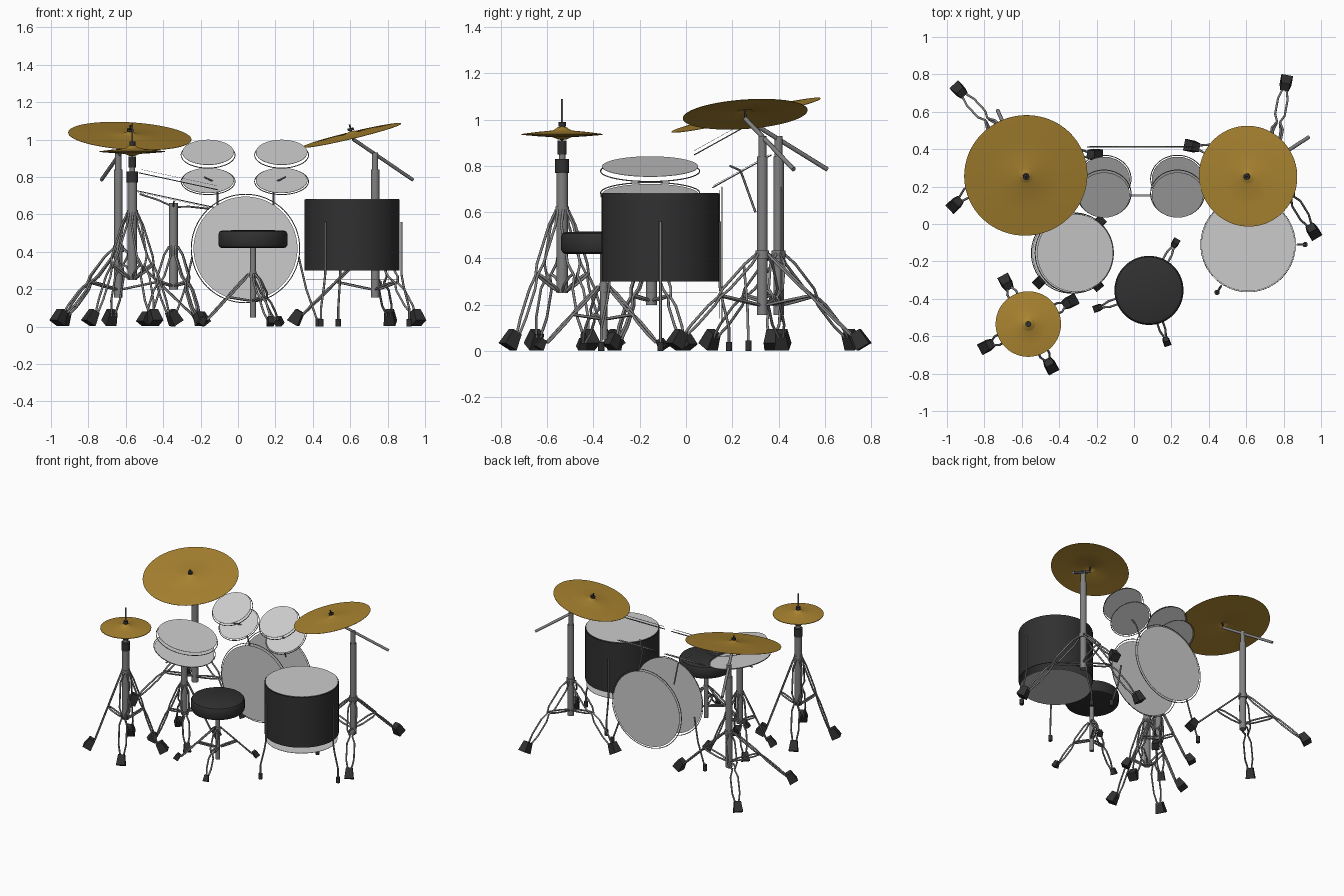
import bpy, bmesh
from math import sin, cos, pi, radians
from mathutils import Vector as V

if "Cube" in bpy.data.objects:
    bpy.data.objects.remove(bpy.data.objects["Cube"])


def material(name, r, g, b):
    m = bpy.data.materials.new(name)
    m.diffuse_color = (r, g, b, 1)
    m.use_nodes = True
    m.node_tree.nodes["Principled BSDF"].inputs["Base Color"].default_value = m.diffuse_color
    return m


GOLD = material("bronze", .40, .23, .03)
DARK = material("black", .03, .03, .03)
METAL = material("steel", .22, .22, .22)


def link(name, data, mat):
    ob = bpy.data.objects.new(name, data)
    bpy.context.collection.objects.link(ob)
    if mat:
        data.materials.append(mat)
    bpy.ops.object.select_all(action='DESELECT')
    ob.select_set(True)
    bpy.context.view_layer.objects.active = ob
    return ob


def lathe(name, profile, center, axis=(0, 0, 1), mat=None, segs=48):
    """Revolve (radius, height) points around an axis; radius 0 closes to a pole."""
    q, c = V(axis).to_track_quat('Z', 'Y'), V(center)
    bm = bmesh.new()
    rings = []
    for r, h in profile:
        n = 1 if r == 0 else segs
        angs = [2 * pi * (i + .5) / segs for i in range(n)]
        rings.append([bm.verts.new(c + q @ V((r * cos(a), r * sin(a), h))) for a in angs])
    for a, b in zip(rings, rings[1:]):
        for i in range(segs):
            j = (i + 1) % segs
            f = [a[i % len(a)], a[j % len(a)], b[j % len(b)], b[i % len(b)]]
            bm.faces.new(list(dict.fromkeys(f)))
    bmesh.ops.recalc_face_normals(bm, faces=bm.faces)
    me = bpy.data.meshes.new(name)
    bm.to_mesh(me)
    bm.free()
    ob = link(name, me, mat)
    if segs > 4:
        bpy.ops.object.shade_smooth_by_angle(angle=radians(35))
    return ob


def rods(name, paths, r, mat=METAL, closed=False):
    """One mesh of round rods along the given paths."""
    cu = bpy.data.curves.new(name, 'CURVE')
    cu.dimensions, cu.bevel_depth, cu.bevel_resolution, cu.use_fill_caps = '3D', r, 2, True
    for pts in paths:
        sp = cu.splines.new('POLY')
        sp.points.add(len(pts) - 1)
        sp.use_cyclic_u = closed
        for p, co in zip(sp.points, pts):
            p.co = (*co, 1)
    link(name, cu, mat)
    bpy.ops.object.convert(target='MESH')
    bpy.ops.object.shade_smooth_by_angle(angle=radians(50))


def tube(name, c, r, z0, z1, mat=METAL):
    lathe(name, [(0, z0), (r, z0), (r, z1), (0, z1)], (c[0], c[1], 0), mat=mat, segs=20)


def head(name, center, axis, r, ring=-.022, gap=.006):
    """Thin drum skin with its wire hoop offset along the axis."""
    lathe(name, [(0, -.0008), (r, -.0008), (r, .0008), (0, .0008)], center, axis)
    q, c = V(axis).to_track_quat('Z', 'Y'), V(center)
    R = r + gap
    pts = [c + q @ V((R * cos(k * pi / 32), R * sin(k * pi / 32), ring)) for k in range(64)]
    rods(name + "_hoop", [pts], .0025, closed=True)


def legs(name, c, hub_z, low_z, R, angles, r=.006, fs=1.0):
    """Double-strut folding legs with braces and rubber feet."""
    paths = []
    for k, deg in enumerate(angles):
        a = radians(deg)
        d, s, o = V((cos(a), sin(a), 0)), V((-sin(a), cos(a), 0)), V((c[0], c[1], 0))
        top = o + d * .025 + V((0, 0, hub_z))
        end = o + d * (R - .025) + V((0, 0, .06 * fs))
        for m in (-1, 1):
            spread = [(0, .008), (.12, .03), (.42, .03), (.52, .008),
                      (.62, .026), (.85, .026), (1, .01)]
            paths.append([top.lerp(end, t) + s * (w * m * fs) for t, w in spread])
            low = o + d * .02 + V((0, 0, low_z))
            mid = top.lerp(end, .5)
            paths.append([low + s * .008 * m, low.lerp(mid, .3) + s * .02 * m * fs,
                          low.lerp(mid, .8) + s * .02 * m * fs, mid + s * .008 * m])
        f = o + d * (R + .022 * fs) + V((0, 0, .019 * fs))
        lathe(f"{name}_foot_{k+1}", [(0, 0), (.045 * fs, 0), (.032 * fs, .075 * fs), (0, .075 * fs)],
              f, -d * .5 + V((0, 0, .86)), DARK, 4)
    rods(name + "_legs", paths, r)
    tube(name + "_leg_collar", c, .03 * fs, hub_z - .02, hub_z + .015)


def cymbal(name, center, axis, r, k=1.0):
    """Shallow dished plate with a small bell; k scales the height."""
    prof = [(0, .014), (.018, .012), (.03, .006), (.042, .002), (r * .6, -.002), (r, -.008),
            (r, -.010), (r * .6, -.004), (.042, 0), (.03, .004), (.018, .010), (0, .012)]
    lathe(name, [(a, b * k) for a, b in prof], center, axis, GOLD, 64)


def boom_stand(name, pole, cym, axis, r, tail, angles):
    """Cymbal on a boom stand."""
    cymbal(name + "_cymbal", cym, axis, r)
    n = V(axis).normalized()
    c = V(cym)
    rods(name + "_cymbal_post", [[c - n * .035, c + n * .05]], .005, DARK)
    lathe(name + "_wing_nut", [(0, .018), (.017, .018), (.017, .03), (0, .03)], c, n, DARK, 16)
    rods(name + "_boom", [[c - n * .03, V(tail)]], .01)
    tube(name + "_lower_pole", pole, .023, .155, .84)
    tube(name + "_upper_pole", pole, .017, .84, .93)
    legs(name, pole, .42, .2, .425, angles)


boom_stand("left_crash", (-.64, .40), (-.578, .258, 1.028), (.06, -.226, 1), .33,
           (-.73, .61, .785), (133, 223, -4))
boom_stand("right_ride", (.733, .33), (.608, .255, 1.032), (-.24, -.07, 1), .27,
           (.935, .465, .785), (79.5, 301.4, 168.5))

# hi-hat
HH = (-.565, -.535)
cymbal("hihat_top_cymbal", (*HH, .95), (0, 0, 1), .175, 1.5)
cymbal("hihat_bottom_cymbal", (*HH, .926), (0, 0, 1), .175, -1)
tube("hihat_pole", HH, .025, .25, .79)
tube("hihat_sleeve", HH, .031, .77, .83, DARK)
tube("hihat_neck", HH, .014, .83, .9)
tube("hihat_seat_cup", HH, .02, .85, .91, DARK)
tube("hihat_clutch", HH, .016, .97, .99, DARK)
tube("hihat_rod", HH, .004, .9, 1.09)
legs("hihat", HH, .61, .26, .245, (28, 118, 208, 298))

# bass drum: two skins facing front and back, with wire hoops and spurs
BX, BZ = .04, .418
head("bass_front_head", (BX, .145, BZ), (0, -1, 0), .278, -.01, .012)
head("bass_back_head", (BX, .415, BZ), (0, 1, 0), .278, -.004, .012)
rods("bass_spurs", [[(BX + m * .285, .25, .37), (BX + m * .325, .265, .2), (BX + m * .385, .27, .03)]
                    for m in (-1, 1)], .006)
for nm, m in (("left", -1), ("right", 1)):
    tube(nm + "_bass_spur_foot", (BX + m * .388, .27), .014, 0, .045, DARK)

# two rack toms, tilted to the player, on rods from the bass drum
TN = V((0, -.485, .875))
for nm, x, m in (("left", -.16, -1), ("right", .233, 1)):
    top = V((x, .155, .932))
    head(nm + "_tom_top_head", top, TN, .138, -.016)
    head(nm + "_tom_bottom_head", top - TN * .172, -TN, .138, .006)
    rods(nm + "_tom_arm", [[(BX + m * .15, .3, .6), (BX + m * .15, .25, .74),
                            (x - m * .02, .235, .78), (x + m * .02, .19, .8)]], .005)

# snare on a basket stand
SN = V((.21, 0, .978))
stop = V((-.315, -.155, .797))
sbot = stop - SN * .122
head("snare_top_head", stop, SN, .208, -.02)
head("snare_bottom_head", sbot, SN, .208, .006)
SC = (-.345, -.15)
tube("snare_pole", SC, .024, .2, .66)
arms = []
q = SN.to_track_quat('Z', 'Y')
for deg in (60, 180, 300):
    d = q @ V((cos(radians(deg)), sin(radians(deg)), 0))
    arms.append([V((*SC, .64)), sbot + d * .1 - SN * .018, sbot + d * .215 - SN * .008])
rods("snare_basket_arms", arms, .005)
legs("snare", SC, .43, .22, .215, (45, 135, 225, 310), fs=.85)

# floor tom: dark shell, skins and three bent legs
FC = V((.61, -.11, 0))
lathe("floor_tom_shell", [(.252, .3), (.255, .3), (.255, .68), (.252, .68), (.252, .3)],
      FC, mat=DARK, segs=64)
lathe("floor_tom_top_head", [(0, .681), (.25, .681), (.25, .683), (0, .683)], FC)
lathe("floor_tom_bottom_head", [(0, .252), (.246, .252), (.246, .254), (0, .254)], FC)
ft = []
for k, deg in enumerate((0, 237, 104)):
    d = V((cos(radians(deg)), sin(radians(deg)), 0))
    ft.append([FC + d * a + V((0, 0, z)) for a, z in
               ((.264, .56), (.264, .28), (.275, .22), (.305, .1), (.305, .03))])
    tube(f"floor_tom_foot_{k+1}", FC + d * .305, .014, 0, .04, DARK)
rods("floor_tom_legs", ft, .006)

# padded stool
ST = (.08, -.355)
lathe("stool_seat", [(0, .42), (.165, .42), (.178, .425), (.185, .437), (.185, .495),
                     (.178, .509), (.165, .515), (0, .517)], (*ST, 0), mat=DARK)
tube("stool_pole", ST, .016, .05, .42)
legs("stool", ST, .28, .14, .285, (61, 199, 289), fs=.6)
